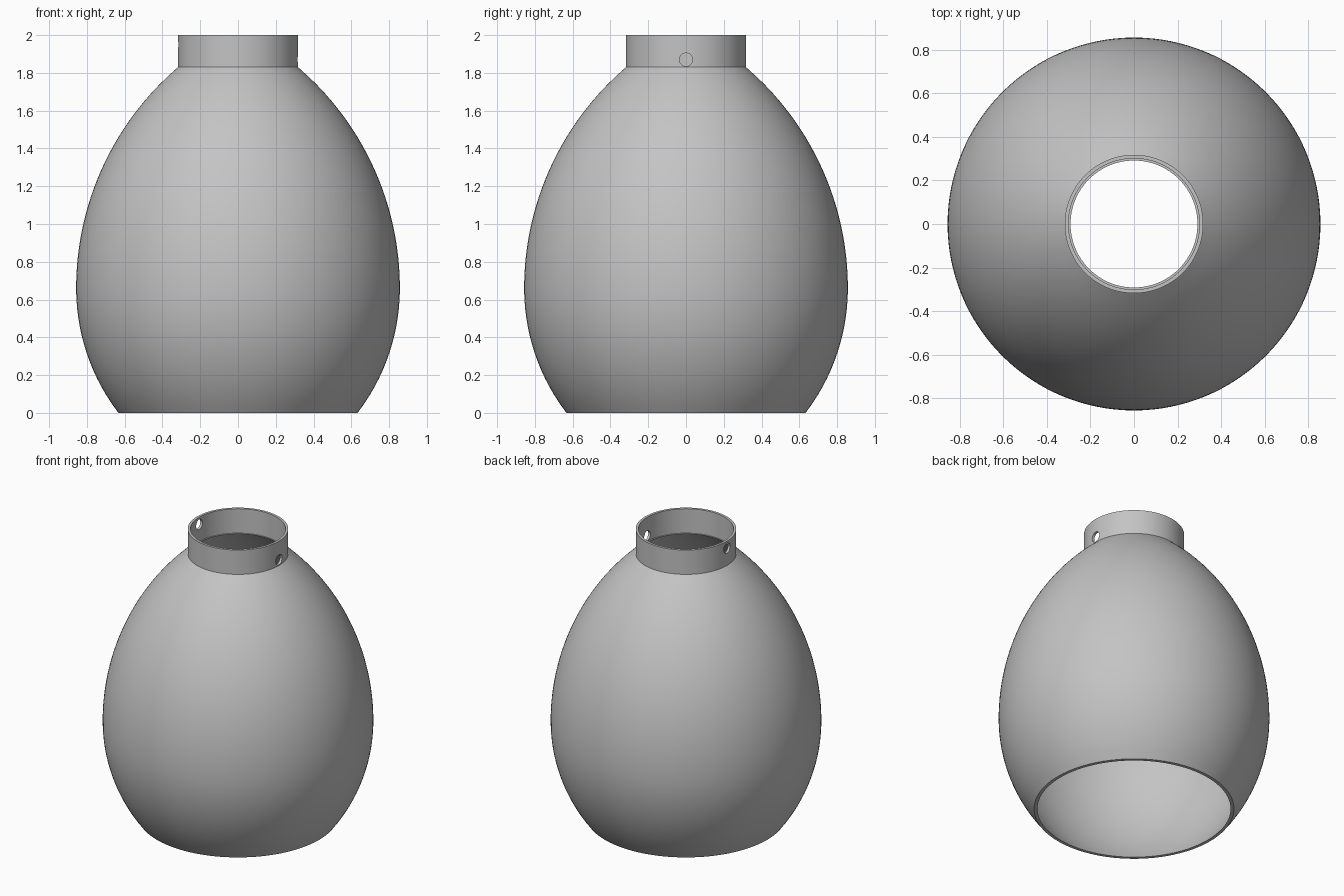
import bpy, bmesh, math
from mathutils import Matrix, Vector

if "Cube" in bpy.data.objects:
    bpy.data.objects.remove(bpy.data.objects["Cube"], do_unlink=True)

SEGMENTS = 128
WALL = 0.017
NECK_R, NECK_Z = 0.318, 1.83
BELLY_R, BELLY_Z = 0.857, 0.66
FOOT_R = 0.633

grey = bpy.data.materials.new("plain grey")
grey.use_nodes = True
colour = (0.55, 0.55, 0.55, 1)
grey.diffuse_color = colour
grey.node_tree.nodes["Principled BSDF"].inputs["Base Color"].default_value = colour


def add_object(name, bm):
    bmesh.ops.recalc_face_normals(bm, faces=bm.faces)
    mesh = bpy.data.meshes.new(name)
    bm.to_mesh(mesh)
    bm.free()
    obj = bpy.data.objects.new(name, mesh)
    bpy.context.collection.objects.link(obj)
    mesh.materials.append(grey)
    return obj


def revolve(name, outline):
    """Spin a closed (radius, height) outline around the z axis."""
    bm = bmesh.new()
    verts = [bm.verts.new((r, 0, z)) for r, z in outline]
    edges = [bm.edges.new((v, verts[i - 1])) for i, v in enumerate(verts)]
    bmesh.ops.spin(bm, geom=verts + edges, cent=(0, 0, 0), axis=(0, 0, 1),
                   angle=math.tau, steps=SEGMENTS, use_merge=True)
    bmesh.ops.remove_doubles(bm, verts=bm.verts, dist=0.0001)
    return add_object(name, bm)


def smooth(obj):
    bpy.ops.object.select_all(action="DESELECT")
    obj.select_set(True)
    bpy.context.view_layer.objects.active = obj
    bpy.ops.object.shade_smooth_by_angle(angle=math.radians(30))


def arc_radius(end_r, end_z):
    """Radius of an arc that is vertical at the belly and passes the end."""
    drop, rise = BELLY_R - end_r, end_z - BELLY_Z
    return (rise ** 2 + drop ** 2) / (2 * drop)


def belly_radius(z, inset=0):
    """Radius of the egg-shaped wall at a height."""
    arc = arc_radius(FOOT_R, 0) if z < BELLY_Z else arc_radius(NECK_R, NECK_Z)
    return BELLY_R - arc + math.sqrt((arc - inset) ** 2 - (z - BELLY_Z) ** 2)


# Egg-shaped shade, open at both ends
steps = 40
heights = [NECK_Z * i / steps for i in range(steps + 1)]
outer = [(belly_radius(z), z) for z in heights]
inner = [(belly_radius(z, WALL), z) for z in reversed(heights)]
shade = revolve("shade_body", outer + inner)
smooth(shade)

# Straight collar on top
collar = revolve("collar", [(NECK_R, NECK_Z), (NECK_R, 2),
                            (NECK_R - WALL, 2), (NECK_R - WALL, NECK_Z)])

# Two screw holes on opposite sides, at different heights
bpy.context.view_layer.objects.active = collar
for name, side, z in (("left", 1, 1.87), ("right", -1, 1.95)):
    bm = bmesh.new()
    place = (Matrix.Translation(Vector((side * NECK_R, 0, z)))
             @ Matrix.Rotation(math.pi / 2, 4, "Y"))
    bmesh.ops.create_cone(bm, cap_ends=True, segments=32, radius1=0.035,
                          radius2=0.035, depth=0.2, matrix=place)
    cutter = add_object(name + "_hole_cutter", bm)
    cutter.hide_render = True
    cut = collar.modifiers.new(name + "_hole", "BOOLEAN")
    cut.operation = "DIFFERENCE"
    cut.solver = "EXACT"
    cut.object = cutter
    bpy.ops.object.modifier_apply(modifier=cut.name)
    bpy.data.objects.remove(cutter, do_unlink=True)
smooth(collar)
